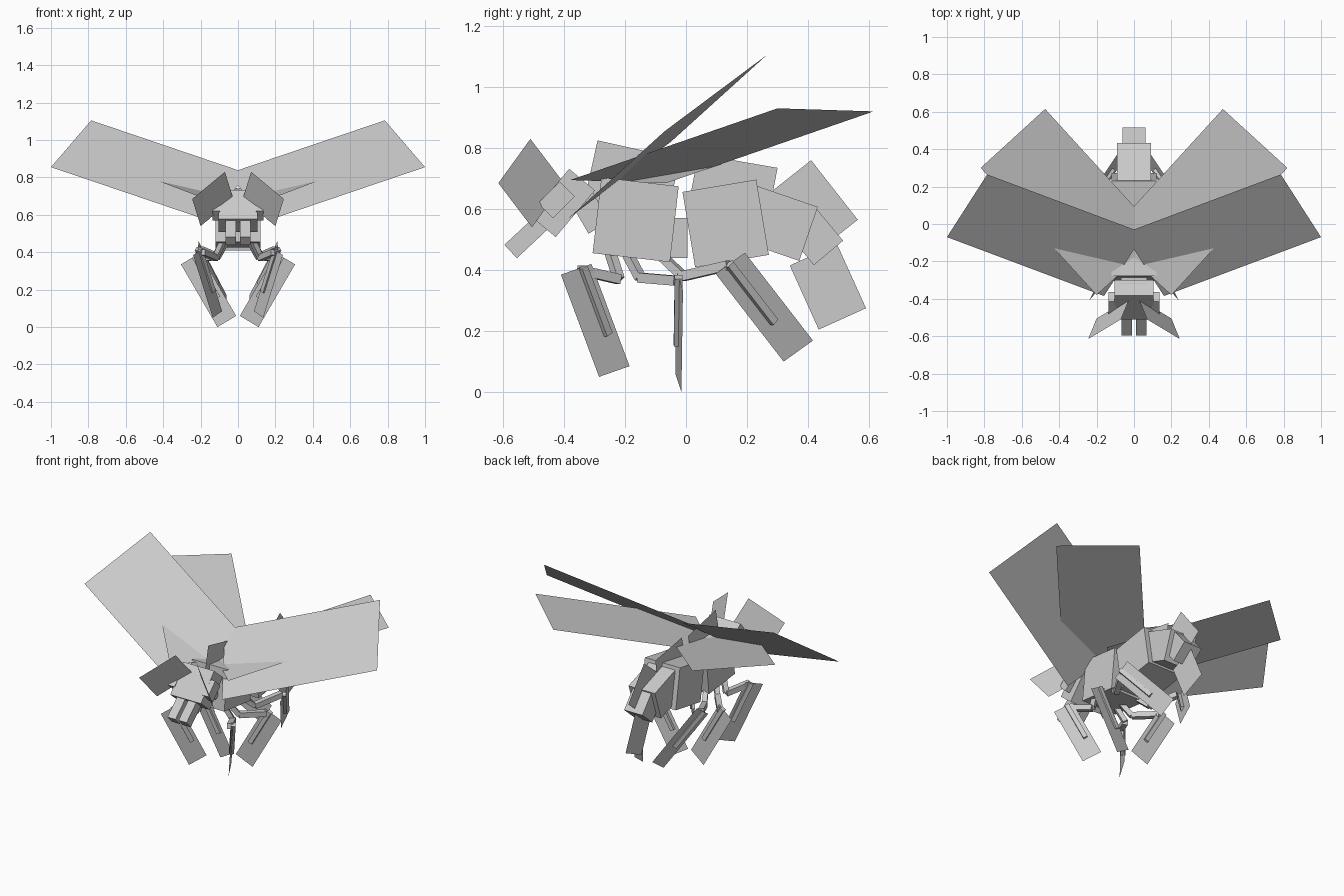
import bpy, bmesh, math
from mathutils import Vector, Matrix

cube = bpy.data.objects.get("Cube")
if cube:
    bpy.data.objects.remove(cube, do_unlink=True)

grey = bpy.data.materials.new("plain_grey")
grey.use_nodes = True
GREY = (0.6, 0.6, 0.6, 1.0)
grey.diffuse_color = GREY
grey.node_tree.nodes["Principled BSDF"].inputs["Base Color"].default_value = GREY


def finish(name, bm):
    mesh = bpy.data.meshes.new(name)
    bm.to_mesh(mesh)
    bm.free()
    mesh.materials.append(grey)
    obj = bpy.data.objects.new(name, mesh)
    bpy.context.collection.objects.link(obj)


def box(name, x, y, z, size, tilt=0):
    """Box at (x, y, z), tilted about the x axis."""
    bm = bmesh.new()
    m = Matrix.Translation((x, y, z)) @ Matrix.Rotation(math.radians(tilt), 4, "X")
    bmesh.ops.create_cube(bm, size=1, matrix=m @ Matrix.Diagonal((*size, 1)))
    finish(name, bm)


def bar(name, start, end, thick):
    """Square bar between two points."""
    a, b = Vector(start), Vector(end)
    m = Matrix.Translation((a + b) / 2) @ (b - a).to_track_quat("Z", "X").to_matrix().to_4x4()
    bm = bmesh.new()
    bmesh.ops.create_cube(bm, size=1, matrix=m @ Matrix.Diagonal((thick, thick, (b - a).length, 1)))
    finish(name, bm)


def sheet(name, p, q, r):
    """Flat parallelogram with q between p and r."""
    p, q, r = Vector(p), Vector(q), Vector(r)
    bm = bmesh.new()
    bm.faces.new([bm.verts.new(v) for v in (p, q, r, p + r - q)])
    finish(name, bm)


# Body segments from front to back
box("thorax", 0, -0.165, 0.565, (0.24, 0.255, 0.25), -6.6)
box("waist", 0, -0.025, 0.505, (0.13, 0.06, 0.13))
box("abdomen_front", 0, 0.13, 0.553, (0.24, 0.245, 0.25), 9.5)
box("abdomen_middle", 0, 0.293, 0.556, (0.18, 0.23, 0.187), -19)
box("abdomen_tip", 0, 0.422, 0.51, (0.125, 0.14, 0.125), -50)

# Upright sheets along the middle
sheet("thorax_crest", (0, -0.02, 0.765), (0, -0.29, 0.825), (0, -0.335, 0.62))
sheet("abdomen_crest", (0, 0.04, 0.78), (0, 0.3, 0.735), (0, 0.265, 0.55))
sheet("tail_crest", (0, 0.41, 0.76), (0, 0.563, 0.565), (0, 0.405, 0.44))
sheet("stinger", (0, 0.34, 0.415), (0, 0.495, 0.485), (0, 0.59, 0.275))

# Head
box("head", 0, -0.405, 0.62, (0.21, 0.2, 0.11), 50)
box("neck", 0, -0.32, 0.6, (0.14, 0.08, 0.14), 30)

# Leg data: hip, knee base, knee, then three corners of the lower blade
legs = {
    "front": ((0.07, -0.255, 0.48), (0.12, -0.22, 0.37), (0.19, -0.35, 0.4),
              (0.24, -0.41, 0.385), (0.19, -0.31, 0.42), (0.085, -0.185, 0.085)),
    "middle": ((0.07, -0.19, 0.45), (0.11, -0.15, 0.375), (0.21, -0.03, 0.365),
               (0.305, -0.01, 0.335), (0.205, -0.03, 0.395), (0.01, -0.035, 0.06)),
    "back": ((0.07, -0.1, 0.465), (0.12, -0.01, 0.38), (0.2, 0.14, 0.415),
             (0.22, 0.097, 0.388), (0.21, 0.193, 0.457), (0.06, 0.416, 0.169)),
}

for side, s in (("left", 1), ("right", -1)):
    def flip(p):
        return Vector((s * p[0], p[1], p[2]))

    # Eyes, jaws and feelers
    box(side + "_eye", s * 0.115, -0.425, 0.63, (0.04, 0.1, 0.07), 45)
    box(side + "_jaw", s * 0.038, -0.52, 0.512, (0.055, 0.15, 0.06), 43)
    sheet(side + "_feeler", flip((0.245, -0.615, 0.685)), flip((0.07, -0.51, 0.83)),
          flip((0.025, -0.4, 0.685)))

    # Wings
    sheet(side + "_front_wing", flip((0.785, 0.265, 1.105)), flip((1.0, -0.07, 0.855)),
          flip((0.16, -0.385, 0.57)))
    sheet(side + "_back_wing", flip((0.475, 0.615, 0.92)), flip((0.82, 0.3, 0.93)),
          flip((0.2, -0.38, 0.695)))

    # Legs
    for place, points in legs.items():
        hip, joint, knee, outer, inner, foot = map(flip, points)
        name = f"{side}_{place}"
        bar(name + "_hip", hip, joint, 0.028)
        bar(name + "_thigh", joint, knee, 0.032)
        top = inner.lerp(outer, 0.3 if place != "back" else 0.55)
        bar(name + "_shin", top, top + (foot - inner) * 0.66, 0.026)
        sheet(name + "_blade", outer, inner, foot)
